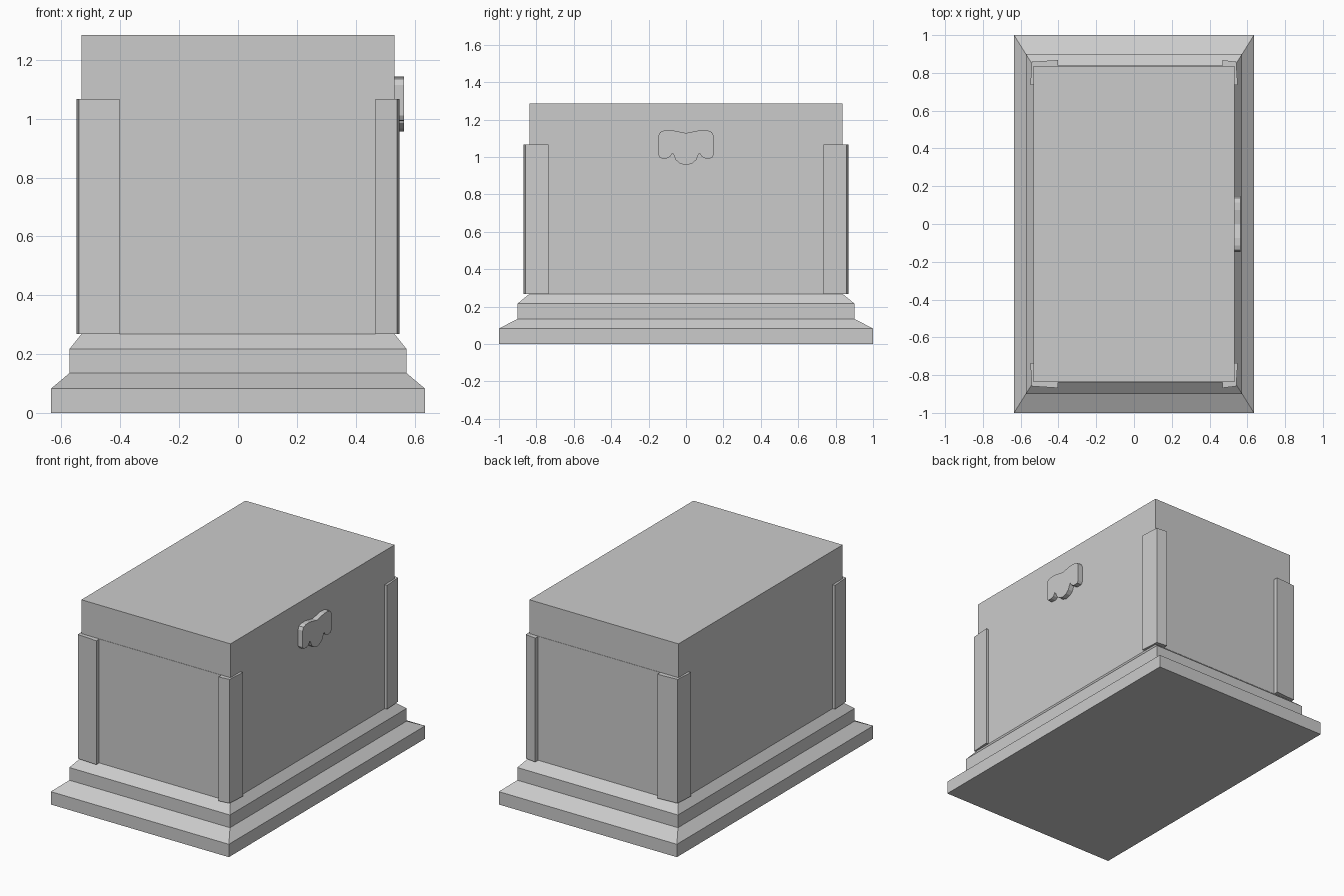
import bpy, bmesh

if "Cube" in bpy.data.objects:
    bpy.data.objects.remove(bpy.data.objects["Cube"])


def make_object(name, bm):
    bmesh.ops.recalc_face_normals(bm, faces=bm.faces)
    me = bpy.data.meshes.new(name)
    bm.to_mesh(me)
    bm.free()
    ob = bpy.data.objects.new(name, me)
    bpy.context.collection.objects.link(ob)
    return ob


def stacked_box(name, rings):
    """Rectangular rings (half x, half y, z) joined into a closed solid."""
    bm = bmesh.new()
    loops = [[bm.verts.new((sx * hx, sy * hy, z))
              for sx, sy in ((-1, -1), (1, -1), (1, 1), (-1, 1))]
             for hx, hy, z in rings]
    for a, b in zip(loops, loops[1:]):
        for i in range(4):
            j = (i + 1) % 4
            bm.faces.new((a[i], a[j], b[j], b[i]))
    bm.faces.new(loops[0])
    bm.faces.new(loops[-1])
    return make_object(name, bm)


def extruded(name, points, offset):
    """Closed 3D outline pushed along an offset vector."""
    bm = bmesh.new()
    face = bm.faces.new([bm.verts.new(p) for p in points])
    ext = bmesh.ops.extrude_face_region(bm, geom=[face], use_keep_orig=True)
    verts = [g for g in ext["geom"] if isinstance(g, bmesh.types.BMVert)]
    bmesh.ops.translate(bm, verts=verts, vec=offset)
    return make_object(name, bm)


# Stepped plinth and chest body
stacked_box("base_and_body", [
    (0.635, 1.0, 0), (0.635, 1.0, 0.083), (0.573, 0.90, 0.135),
    (0.573, 0.90, 0.217), (0.532, 0.838, 0.268), (0.532, 0.838, 1.067)])

# Lid
stacked_box("lid", [(0.532, 0.836, 1.067), (0.532, 0.836, 1.285)])

# L-shaped corner strips, wider on the back long side
for side, sx, inner in (("left", -1, 0.403), ("right", 1, 0.468)):
    for end, sy in (("front", -1), ("back", 1)):
        outline = [(0.541, 0.859), (inner, 0.868), (inner, 0.83),
                   (0.525, 0.83), (0.525, 0.735), (0.549, 0.735)]
        extruded(f"{end}_{side}_corner_strip",
                 [(sx * x, sy * y, 0.268) for x, y in outline], (0, 0, 0.799))

# Scalloped latch plate
half = [(0, 1.128), (0.04, 1.136), (0.075, 1.143), (0.115, 1.142),
        (0.138, 1.134), (0.147, 1.115), (0.147, 1.01), (0.138, 0.994),
        (0.105, 0.992), (0.085, 1.002), (0.072, 1.022), (0.064, 1.008),
        (0.055, 0.985), (0.033, 0.966), (0, 0.956)]
outline = half + [(-y, z) for y, z in half[-2:0:-1]]
extruded("latch", [(0.525, y, z) for y, z in outline], (0.039, 0, 0))
